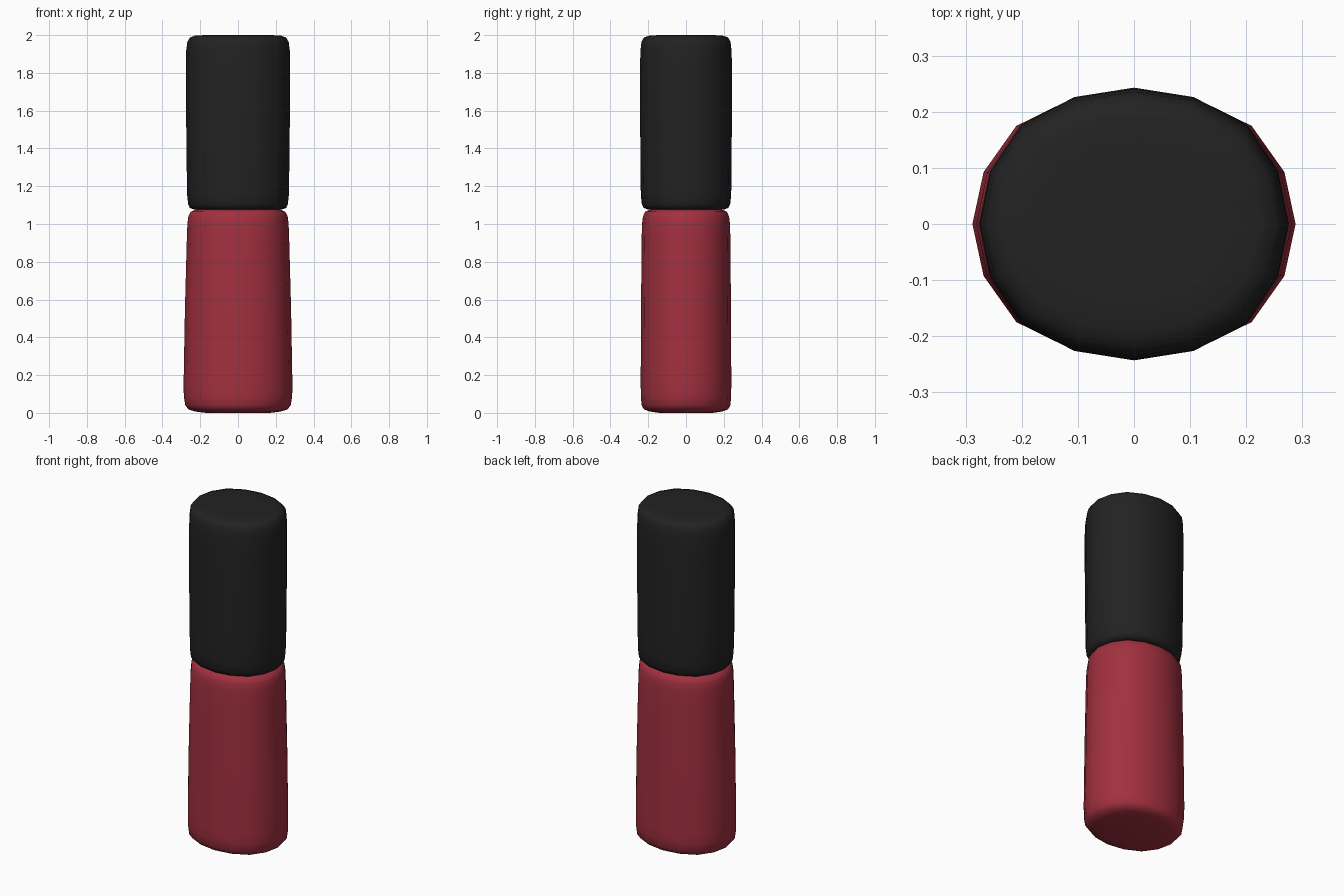
import bpy, bmesh, math

if "Cube" in bpy.data.objects:
    bpy.data.objects.remove(bpy.data.objects["Cube"])

SIDES = 16


def material(name, colour):
    m = bpy.data.materials.new(name)
    m.diffuse_color = (*colour, 1)
    m.use_nodes = True
    m.node_tree.nodes["Principled BSDF"].inputs["Base Color"].default_value = m.diffuse_color
    return m


def oval_part(name, profile, mat):
    """Stack 16-sided oval rings given as (half width, half depth, height)."""
    bm = bmesh.new()
    rings = []
    for rx, ry, z in profile:
        ring = []
        for i in range(SIDES):
            a = 2 * math.pi * i / SIDES
            k = 1 + 0.03 * math.sin(2 * a) ** 4  # slightly squared oval
            ring.append(bm.verts.new((rx * k * math.cos(a), ry * k * math.sin(a), z)))
        rings.append(ring)
    for lo, hi in zip(rings, rings[1:]):
        for i in range(SIDES):
            j = (i + 1) % SIDES
            bm.faces.new((lo[i], lo[j], hi[j], hi[i]))
    bm.faces.new(rings[0][::-1])
    bm.faces.new(rings[-1])
    for f in bm.faces:
        f.smooth = True
    mesh = bpy.data.meshes.new(name)
    bm.to_mesh(mesh)
    bm.free()
    mesh.materials.append(mat)
    obj = bpy.data.objects.new(name, mesh)
    bpy.context.collection.objects.link(obj)
    return obj


red = material("deep red", (0.36, 0.03, 0.05))
black = material("soft black", (0.016, 0.016, 0.016))

# Tapered bottle with rounded base and shoulder
oval_part("bottle", [
    (0.17, 0.14, 0.0), (0.225, 0.19, 0.007), (0.262, 0.222, 0.018),
    (0.279, 0.235, 0.04), (0.287, 0.239, 0.09), (0.288, 0.24, 0.16),
    (0.281, 0.238, 0.55), (0.271, 0.235, 0.92), (0.268, 0.233, 1.0),
    (0.263, 0.228, 1.04), (0.25, 0.216, 1.065), (0.225, 0.19, 1.076),
    (0.17, 0.14, 1.078)], red)

# Rounded cap
oval_part("cap", [
    (0.17, 0.14, 1.074), (0.23, 0.2, 1.076), (0.255, 0.224, 1.085),
    (0.264, 0.234, 1.105), (0.269, 0.239, 1.15), (0.271, 0.241, 1.25),
    (0.275, 0.243, 1.6), (0.276, 0.243, 1.85), (0.274, 0.241, 1.92),
    (0.268, 0.236, 1.965), (0.254, 0.222, 1.988), (0.225, 0.193, 1.998),
    (0.17, 0.14, 2.0)], black)
